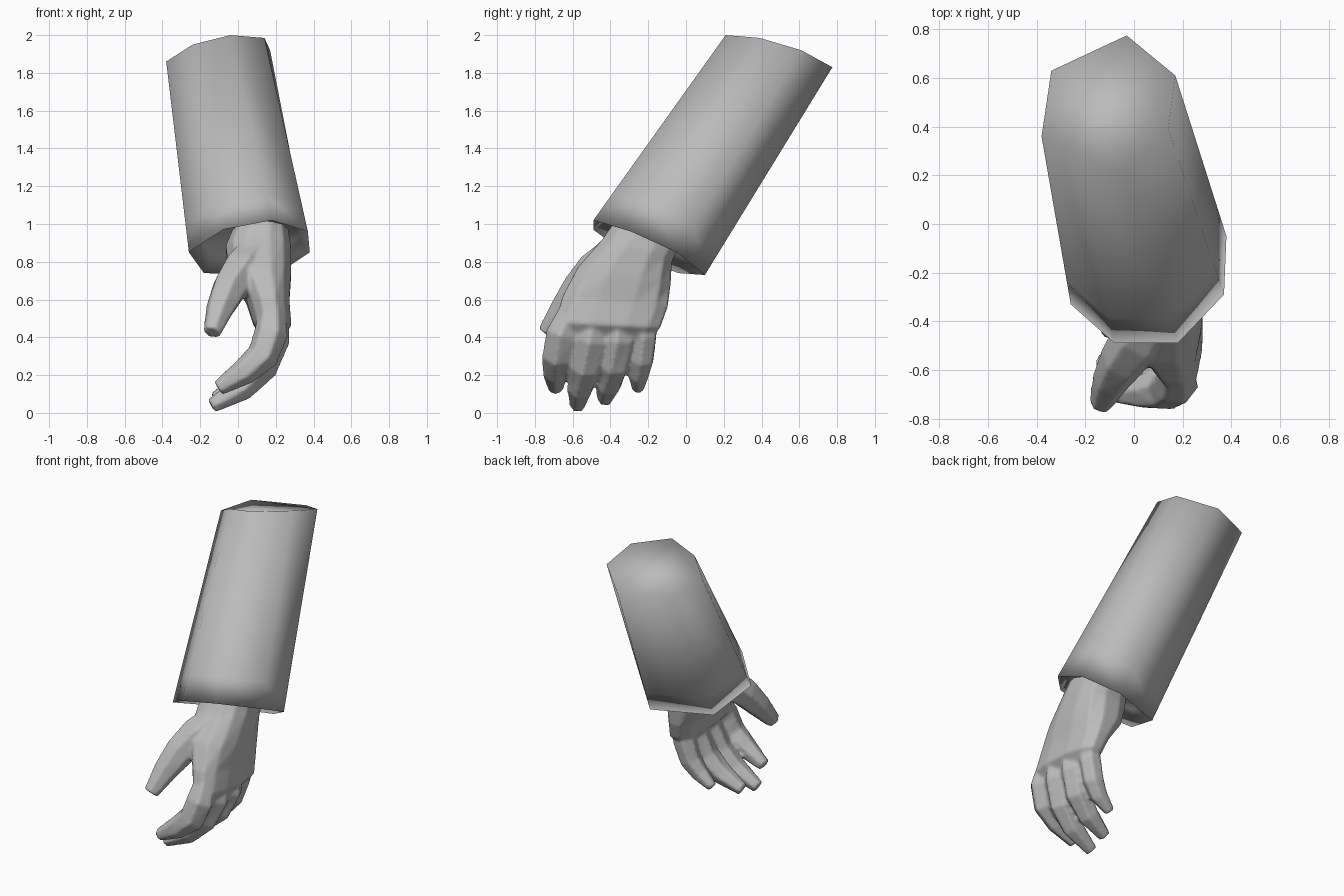
import bpy
import bmesh
import math
from mathutils import Vector

cube = bpy.data.objects.get("Cube")
if cube:
    bpy.data.objects.remove(cube, do_unlink=True)

grey = bpy.data.materials.new("plain grey")
grey.use_nodes = True
grey.diffuse_color = (0.5, 0.5, 0.5, 1)
grey.node_tree.nodes["Principled BSDF"].inputs["Base Color"].default_value = (0.5, 0.5, 0.5, 1)


def loft(bm, rings):
    """Skin a list of point rings and close both ends."""
    loops = [[bm.verts.new(p) for p in ring] for ring in rings]
    count = len(loops[0])
    for a, b in zip(loops, loops[1:]):
        for i in range(count):
            j = (i + 1) % count
            bm.faces.new((a[i], a[j], b[j], b[i]))
    bm.faces.new(loops[0])
    bm.faces.new(loops[-1])


def oval(centre, u, v, count, power=1.0):
    """Ring of points round a centre; power under 1 makes it boxier."""
    pts = []
    for i in range(count):
        t = math.tau * (i + 0.5) / count
        c, s = math.cos(t), math.sin(t)
        pts.append(centre + u * math.copysign(abs(c) ** power, c)
                   + v * math.copysign(abs(s) ** power, s))
    return pts


def digit(bm, path, radii):
    """Tapered six-sided tube along a bent path, with a flat tip."""
    path = [Vector(p) for p in path]
    rings = []
    for i, p in enumerate(path):
        along = (path[min(i + 1, len(path) - 1)] - path[max(i - 1, 0)]).normalized()
        u = along.cross(Vector((1, 0, 0.3))).normalized()
        v = along.cross(u)
        rings.append(oval(p, u * radii[i], v * radii[i], 6))
    loft(bm, rings)


def finish(name, bm):
    """Turn a bmesh into a smooth-shaded grey object."""
    bmesh.ops.recalc_face_normals(bm, faces=bm.faces)
    mesh = bpy.data.meshes.new(name)
    bm.to_mesh(mesh)
    bm.free()
    mesh.materials.append(grey)
    mesh.shade_smooth()
    obj = bpy.data.objects.new(name, mesh)
    bpy.context.collection.objects.link(obj)
    return obj


# Sleeve: seven-sided tube, with the cuff turned in to a shallow recess
shoulder = [Vector(p) for p in (
    (-0.24, 0.25, 1.95), (-0.04, 0.21, 2.0), (0.14, 0.39, 1.985), (0.17, 0.61, 1.92),
    (-0.03, 0.775, 1.83), (-0.34, 0.63, 1.84), (-0.38, 0.36, 1.86))]
cuff = [Vector(p) for p in (
    (-0.08, -0.49, 0.97), (0.18, -0.49, 1.02), (0.37, -0.29, 0.96), (0.38, -0.05, 0.85),
    (0.2, 0.1, 0.73), (-0.18, -0.04, 0.74), (-0.26, -0.33, 0.85))]
fold = [c.lerp(s, 0.14) for c, s in zip(cuff, shoulder)]
middle = sum(cuff, Vector()) / len(cuff)
recess = [c.lerp(middle, 0.2) + Vector((-0.01, 0.05, 0.07)) for c in cuff]
sleeve = bmesh.new()
loft(sleeve, [shoulder, fold, cuff, recess])
finish("sleeve", sleeve)

# Palm: rows of front edge (y, z), back edge (y, z), and x range
hand = bmesh.new()
rows = [
    ((-0.38, 1.02), (-0.02, 0.9), (-0.03, 0.27)),
    ((-0.44, 0.93), (-0.07, 0.8), (-0.07, 0.285)),
    ((-0.58, 0.77), (-0.075, 0.68), (-0.05, 0.285)),
    ((-0.66, 0.62), (-0.09, 0.56), (0.04, 0.275)),
    ((-0.7, 0.48), (-0.13, 0.45), (0.08, 0.285)),
    ((-0.66, 0.4), (-0.19, 0.38), (0.15, 0.22)),
]
palm = []
for front, back, (x0, x1) in rows:
    f, b = Vector((0, *front)), Vector((0, *back))
    centre = (f + b) / 2 + Vector(((x0 + x1) / 2, 0, 0))
    palm.append(oval(centre, (b - f) / 2, Vector(((x1 - x0) / 2, 0, 0)), 12, 0.8))
loft(hand, palm)

# Fingers from index to little, curling inward
finger_radii = (0.07, 0.093, 0.088, 0.073, 0.042)
digit(hand, ((0.18, -0.6, 0.55), (0.175, -0.655, 0.42), (0.13, -0.68, 0.3),
             (0.03, -0.69, 0.215), (-0.105, -0.69, 0.13)), finger_radii)
digit(hand, ((0.2, -0.48, 0.55), (0.185, -0.505, 0.39), (0.125, -0.535, 0.24),
             (0.02, -0.56, 0.13), (-0.14, -0.575, 0.037)), finger_radii)
digit(hand, ((0.19, -0.35, 0.55), (0.18, -0.36, 0.39), (0.125, -0.385, 0.25),
             (0.02, -0.41, 0.15), (-0.125, -0.43, 0.07)), finger_radii)
digit(hand, ((0.18, -0.21, 0.55), (0.17, -0.222, 0.41), (0.13, -0.235, 0.28),
             (0.07, -0.25, 0.2), (-0.02, -0.255, 0.125)),
      [r * 0.8 for r in finger_radii])

# Thumb, pointing forward and across
digit(hand, ((0.09, -0.38, 0.86), (0.03, -0.46, 0.76), (-0.045, -0.56, 0.66),
             (-0.095, -0.645, 0.55), (-0.137, -0.74, 0.425)),
      (0.09, 0.12, 0.1, 0.08, 0.05))

# Merge palm and digits into one skin with soft joins
hand_obj = finish("hand", hand)
merge = hand_obj.modifiers.new("merge", 'REMESH')
merge.mode = 'VOXEL'
merge.voxel_size = 0.011
merge.use_smooth_shade = True
soften = hand_obj.modifiers.new("soften", 'SMOOTH')
soften.factor = 0.5
soften.iterations = 4
